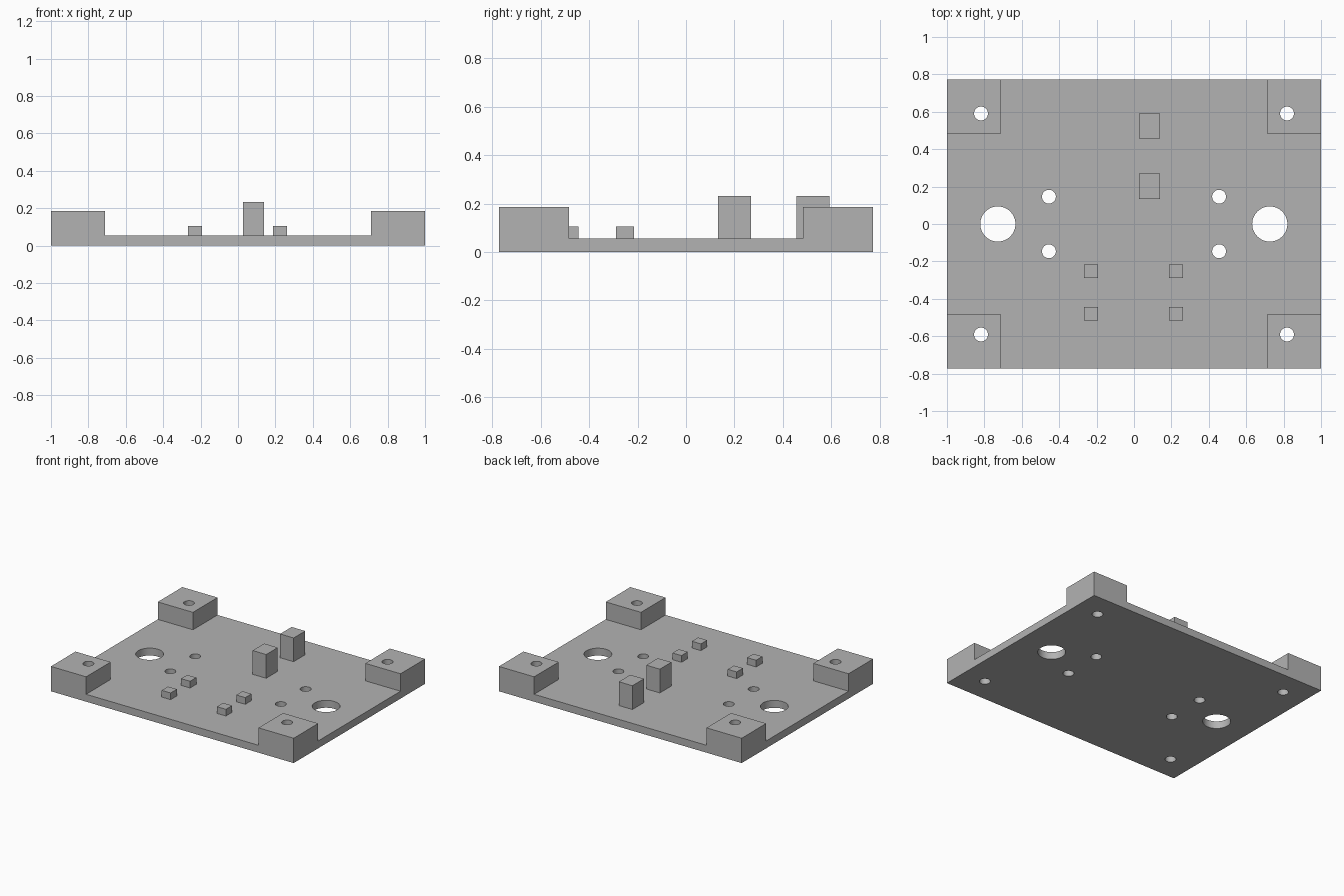
import bpy, bmesh
from mathutils import Matrix, Vector

if "Cube" in bpy.data.objects:
    bpy.data.objects.remove(bpy.data.objects["Cube"], do_unlink=True)

HALF_X, HALF_Y = 1.0, 0.773
PLATE_Z, CORNER_Z = 0.055, 0.185
INNER_X, INNER_Y = 0.71, 0.484

grey = bpy.data.materials.new("plain grey")
grey.use_nodes = True
grey.diffuse_color = (0.45, 0.45, 0.45, 1)
grey.node_tree.nodes["Principled BSDF"].inputs["Base Color"].default_value = (0.45, 0.45, 0.45, 1)


def finish(bm, name):
    bmesh.ops.recalc_face_normals(bm, faces=bm.faces)
    mesh = bpy.data.meshes.new(name)
    bm.to_mesh(mesh)
    bm.free()
    mesh.materials.append(grey)
    obj = bpy.data.objects.new(name, mesh)
    bpy.context.collection.objects.link(obj)
    return obj


def block(name, x, y, size_x, size_y, top):
    """Box standing on the plate."""
    height = top - PLATE_Z
    bm = bmesh.new()
    place = Matrix.Translation((x, y, PLATE_Z + height / 2))
    bmesh.ops.create_cube(bm, size=1, matrix=place @ Matrix.Diagonal((size_x, size_y, height, 1)))
    return finish(bm, name)


def raise_faces(bm, faces, height):
    new = bmesh.ops.extrude_face_region(bm, geom=faces)["geom"]
    verts = [v for v in new if isinstance(v, bmesh.types.BMVert)]
    bmesh.ops.translate(bm, verts=verts, vec=Vector((0, 0, height)))
    bmesh.ops.delete(bm, geom=[f for f in faces if f.is_valid and height != PLATE_Z], context="FACES")
    return [f for f in new if isinstance(f, bmesh.types.BMFace)]


# Base plate with four raised corners, grown from a three by three grid
bm = bmesh.new()
xs = (-HALF_X, -INNER_X, INNER_X, HALF_X)
ys = (-HALF_Y, -INNER_Y, INNER_Y, HALF_Y)
grid = [[bm.verts.new((x, y, 0)) for x in xs] for y in ys]
cells = [bm.faces.new((grid[j][i], grid[j][i + 1], grid[j + 1][i + 1], grid[j + 1][i]))
         for j in range(3) for i in range(3)]
top = raise_faces(bm, cells, PLATE_Z)
for face in top:
    centre = face.calc_center_median()
    if abs(centre.x) > INNER_X and abs(centre.y) > INNER_Y:
        raise_faces(bm, [face], CORNER_Z - PLATE_Z)
bmesh.ops.recalc_face_normals(bm, faces=bm.faces)
bmesh.ops.dissolve_limit(bm, angle_limit=0.01, verts=bm.verts, edges=bm.edges)
plate = finish(bm, "base_plate")

# Through holes: corner screws, inner screws and two large openings
holes = [(sx * x, sy * y, 0.037) for x, y in ((0.818, 0.591), (0.455, 0.146))
         for sx in (-1, 1) for sy in (-1, 1)]
holes += [(-0.728, 0, 0.094), (0.726, 0, 0.094)]
bm = bmesh.new()
for x, y, radius in holes:
    bmesh.ops.create_cone(bm, cap_ends=True, segments=48, radius1=radius, radius2=radius,
                          depth=1, matrix=Matrix.Translation((x, y, 0)))
cutter = finish(bm, "hole_cutter")
cutter.hide_render = True
cut = plate.modifiers.new("holes", "BOOLEAN")
cut.operation = "DIFFERENCE"
cut.solver = "EXACT"
cut.object = cutter
bpy.ops.object.select_all(action="DESELECT")
bpy.context.view_layer.objects.active = plate
plate.select_set(True)
bpy.ops.object.modifier_apply(modifier=cut.name)
bpy.data.objects.remove(cutter, do_unlink=True)
bpy.ops.object.shade_smooth_by_angle()

# Two tall posts towards the back
for name, y in (("front_post", 0.201), ("back_post", 0.524)):
    block(name, 0.083, y, 0.112, 0.136, 0.232)

# Four small pegs towards the front
for side, x in (("right", -0.23), ("left", 0.225)):
    for row, y in (("front", -0.48), ("back", -0.252)):
        block(f"{row}_{side}_peg", x, y, 0.074, 0.073, 0.105)
